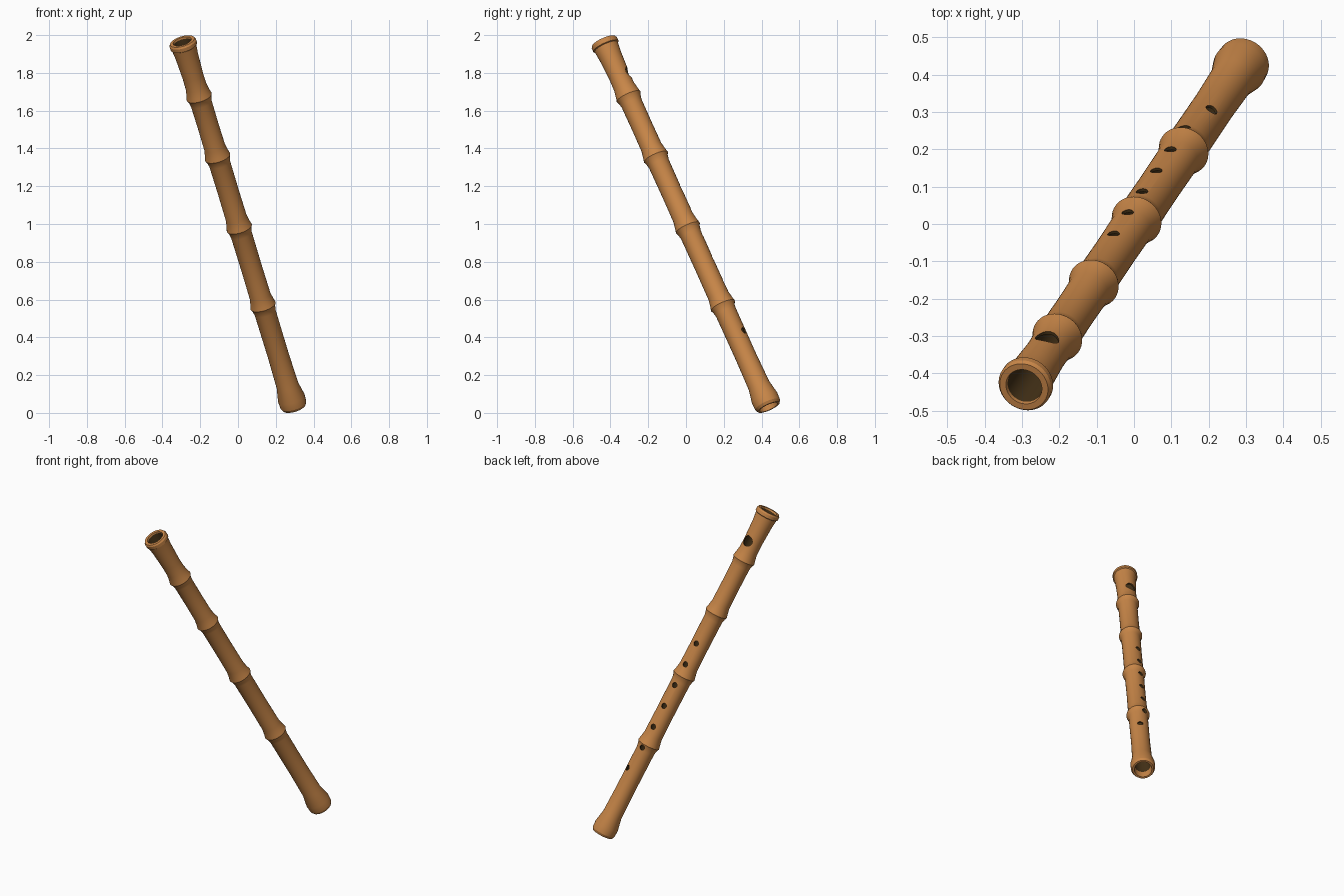
import bpy, bmesh, math
from mathutils import Matrix, Vector

old = bpy.data.objects.get("Cube")
if old:
    bpy.data.objects.remove(old, do_unlink=True)


def make_material(name, rgb):
    mat = bpy.data.materials.new(name)
    mat.use_nodes = True
    color = (*rgb, 1.0)
    mat.diffuse_color = color
    mat.node_tree.nodes["Principled BSDF"].inputs["Base Color"].default_value = color
    return mat


bamboo = make_material("bamboo", (0.58, 0.24, 0.065))
dark_bore = make_material("dark_bore", (0.06, 0.032, 0.009))

# Slanted axis of the flute, with one direction facing up and one to the side
top = Vector((-0.295, -0.436, 1.967))
bottom = Vector((0.297, 0.438, 0.03))
axis = (top - bottom).normalized()
up = (Vector((0, 0, 1)) - axis * axis.z).normalized()
side = axis.cross(up)
length = (top - bottom).length
frame = Matrix.Translation(top) @ Matrix((up, side, axis)).transposed().to_4x4()


def add_object(name, bm):
    mesh = bpy.data.meshes.new(name)
    bmesh.ops.recalc_face_normals(bm, faces=bm.faces)
    bm.to_mesh(mesh)
    bm.free()
    mesh.materials.append(bamboo)
    mesh.materials.append(dark_bore)
    obj = bpy.data.objects.new(name, mesh)
    obj.matrix_world = frame
    bpy.context.collection.objects.link(obj)
    return obj


# Outer profile: distance down from the mouth end, radius
profile = [(0, 0.067), (0.01, 0.073), (0.03, 0.073), (0.034, 0.067), (0.09, 0.061)]
nodes = [0.334, 0.698, 1.125, 1.594]
previous = 0.09
for node in nodes:
    profile.append(((previous + node) / 2, 0.056))
    profile += [(node - 0.06, 0.057), (node - 0.02, 0.064), (node, 0.069),
                (node + 0.012, 0.063), (node + 0.04, 0.057)]
    previous = node
profile += [((previous + length) / 2, 0.056), (length - 0.13, 0.059),
            (length - 0.055, 0.073), (length - 0.015, 0.071), (length, 0.063)]

# Inner profile of the bore, from the foot back to the mouth end
bore_radius = 0.048
outer_count = len(profile)
profile += [(length, 0.052), (length - 0.05, bore_radius), (0.01, bore_radius), (0, 0.05)]

# Lathe the closed profile into a hollow tube
segments = 48
bm = bmesh.new()
rings = []
for distance, radius in profile:
    rings.append([bm.verts.new((radius * math.cos(a), radius * math.sin(a), -distance))
                  for a in (2 * math.pi * k / segments for k in range(segments))])
for i, ring in enumerate(rings):
    following = rings[(i + 1) % len(rings)]
    for k in range(segments):
        n = (k + 1) % segments
        face = bm.faces.new((ring[k], ring[n], following[n], following[k]))
        face.material_index = 1 if i == outer_count + 1 else 0
flute = add_object("flute_tube", bm)

# Hole cutters: distance down, sideways share of the radius, hole radius
centre = length / 2
holes = [(centre - 0.89, 0.42, 0.032), (centre + 0.67, 0.0, 0.017)]
holes += [(centre - 0.195 + 0.142 * i, 0.57, 0.016) for i in range(6)]
bm = bmesh.new()
for distance, sideways, radius in holes:
    place = (Matrix.Translation((0, 0, -distance))
             @ Matrix.Rotation(math.asin(sideways), 4, 'Z')
             @ Matrix.Translation((0.065, 0, 0))
             @ Matrix.Rotation(math.pi / 2, 4, 'Y'))
    bmesh.ops.create_cone(bm, cap_ends=True, segments=20, radius1=radius,
                          radius2=radius, depth=0.07, matrix=place)
for face in bm.faces:
    face.material_index = 1
cutter = add_object("hole_cutter", bm)
cutter.hide_render = True

# Cut the blowing hole and finger holes
cut = flute.modifiers.new("holes", 'BOOLEAN')
cut.operation = 'DIFFERENCE'
cut.solver = 'EXACT'
cut.object = cutter
bpy.ops.object.select_all(action='DESELECT')
flute.select_set(True)
bpy.context.view_layer.objects.active = flute
bpy.ops.object.modifier_apply(modifier=cut.name)
bpy.data.objects.remove(cutter, do_unlink=True)
bpy.ops.object.shade_smooth_by_angle(angle=math.radians(25))
